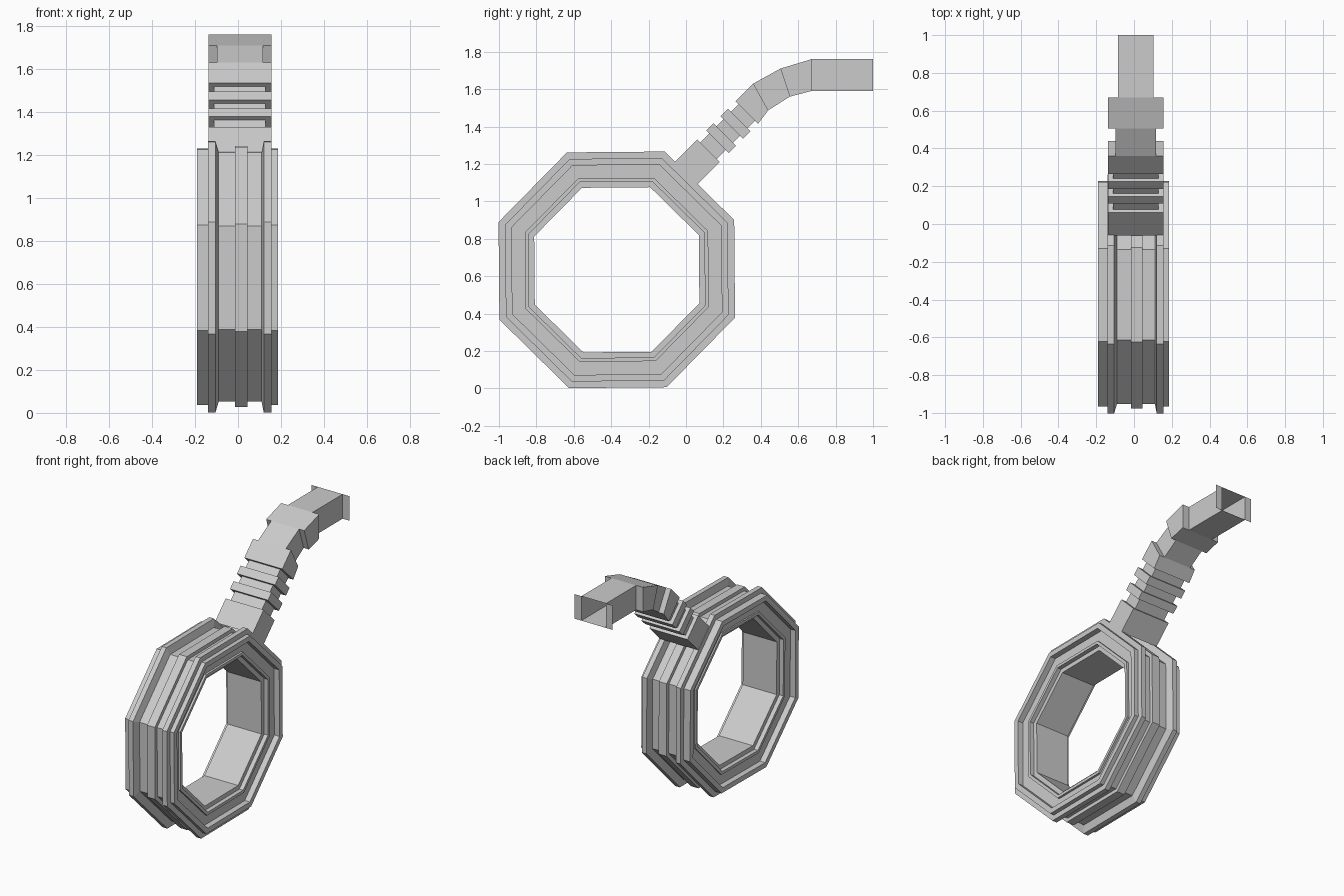
import bpy, bmesh, math
from mathutils import Vector

if "Cube" in bpy.data.objects:
    bpy.data.objects.remove(bpy.data.objects["Cube"])


def skin(name, loops, closed=False):
    """Bridge equal-length point loops into one flat-shaded mesh."""
    bm = bmesh.new()
    rows = [[bm.verts.new(p) for p in loop] for loop in loops]
    n = len(rows[0])
    pairs = list(zip(rows, rows[1:]))
    if closed:
        pairs.append((rows[-1], rows[0]))
    for a, b in pairs:
        for i in range(n):
            j = (i + 1) % n
            bm.faces.new((a[i], a[j], b[j], b[i]))
    bmesh.ops.recalc_face_normals(bm, faces=bm.faces)
    mesh = bpy.data.meshes.new(name)
    bm.to_mesh(mesh)
    bm.free()
    ob = bpy.data.objects.new(name, mesh)
    bpy.context.collection.objects.link(ob)
    return ob


# Octagonal ring: stepped profile (x, distance from axis to flat side)
SIDES, CY, CZ = 8, -0.37, 0.634
profile = [
    (-.19, .595), (-.14, .595), (-.14, .63), (-.105, .63), (-.09, .58),
    (-.015, .58), (-.015, .605), (.045, .605), (.045, .58), (.11, .58),
    (.12, .63), (.155, .63), (.155, .595), (.185, .595),
    (.185, .56), (.145, .56), (.145, .49), (.16, .49), (.16, .47),
    (.13, .47), (.13, .44), (-.13, .44), (-.13, .47), (-.16, .47),
    (-.16, .49), (-.15, .49), (-.15, .56), (-.19, .56),
]
loops = []
for k in range(SIDES):
    a = math.radians(23 + 45 * k)
    s = 1 / math.cos(math.pi / SIDES)
    loops.append([(x, CY + r * s * math.cos(a), CZ + r * s * math.sin(a))
                  for x, r in profile])
skin("octagon_ring", loops, closed=True)


# Handle: rectangular sections between an upper and a lower edge point (y, z)
XC = 0.009


def section(top, bottom, half_width):
    return [(XC - half_width, *top), (XC + half_width, *top),
            (XC + half_width, *bottom), (XC - half_width, *bottom)]


def diagonal(y, half_height, half_width):
    """Section square to the 45 degree lower stem, centred on z = y + 1.15."""
    d = half_height * math.sqrt(.5)
    return section((y - d, y + 1.15 + d), (y + d, y + 1.15 - d), half_width)


WIDE, MID, SLIM, NECK = .146, .107, .095, .12
FULL, THIN = .085, .063
stem = [diagonal(0, FULL, WIDE)]
for end, start in ((.12, .168), (.207, .245), (.285, .325)):
    stem += [diagonal(end, FULL, WIDE), diagonal(end, THIN, NECK),
             diagonal(start, THIN, NECK), diagonal(start, FULL, WIDE)]

# Bend and straight mouth, stepping in width at each joint
joints = [((.36, 1.63), (.44, 1.487)), ((.505, 1.71), (.555, 1.56)),
          ((.67, 1.76), (.67, 1.59))]
for (top, bottom), (w0, w1) in zip(joints, ((WIDE, MID), (MID, WIDE), (WIDE, SLIM))):
    stem += [section(top, bottom, w0), section(top, bottom, w1)]
stem.append(section((1, 1.76), (1, 1.59), SLIM))
handle = skin("handle", stem)

# Thin side flaps at the open mouth
for side, name in ((-1, "mouth_flap_left"), (1, "mouth_flap_right")):
    xs = (XC + side * SLIM, XC + side * WIDE)
    mesh = bpy.data.meshes.new(name)
    mesh.from_pydata([(xs[0], 1, 1.59), (xs[1], 1, 1.59),
                      (xs[1], 1, 1.76), (xs[0], 1, 1.76)], [], [(0, 1, 2, 3)])
    bpy.context.collection.objects.link(bpy.data.objects.new(name, mesh))
